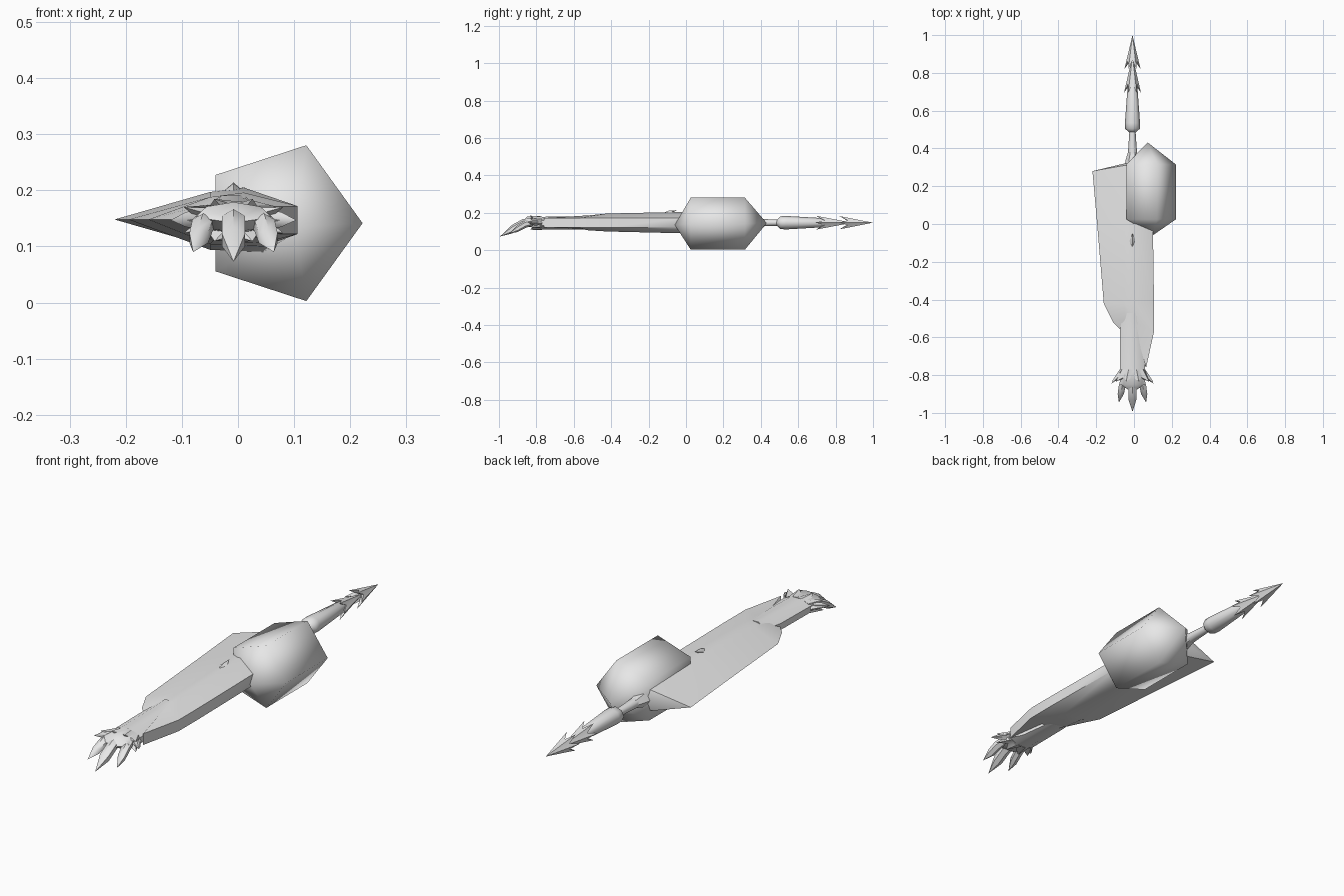
import bpy, bmesh, math
from mathutils import Vector

if "Cube" in bpy.data.objects:
    bpy.data.objects.remove(bpy.data.objects["Cube"])

grey = bpy.data.materials.new("pale_grey")
grey.diffuse_color = (0.8, 0.8, 0.8, 1)
grey.use_nodes = True
grey.node_tree.nodes["Principled BSDF"].inputs["Base Color"].default_value = grey.diffuse_color
CX, CZ = -0.008, 0.147   # long axis of the arm


def loft(name, rings, angle=50):
    """Skin a list of rings; a one-point ring becomes a tip."""
    bm = bmesh.new()
    loops = [[bm.verts.new(p) for p in ring] for ring in rings]
    for a, b in zip(loops, loops[1:]):
        n = max(len(a), len(b))
        for i in range(n):
            j = (i + 1) % n
            if len(a) == 1:
                bm.faces.new((a[0], b[i], b[j]))
            elif len(b) == 1:
                bm.faces.new((a[i], b[0], a[j]))
            else:
                bm.faces.new((a[i], b[i], b[j], a[j]))
    for end in (loops[0], loops[-1]):
        if len(end) > 2:
            bm.faces.new(end)
    bmesh.ops.recalc_face_normals(bm, faces=bm.faces)
    me = bpy.data.meshes.new(name)
    bm.to_mesh(me)
    bm.free()
    me.materials.append(grey)
    ob = bpy.data.objects.new(name, me)
    bpy.context.collection.objects.link(ob)
    bpy.context.view_layer.objects.active = ob
    bpy.ops.object.select_all(action='DESELECT')
    ob.select_set(True)
    bpy.ops.object.shade_smooth_by_angle(angle=math.radians(angle))
    return ob


def oval(y, rx, rz, n=8, x=CX, z=CZ, turn=0.0):
    return [(x + rx * math.cos(turn + i * math.tau / n), y,
             z + rz * math.sin(turn + i * math.tau / n)) for i in range(n)]


def star(y, r_out, r_in, dy, n=6, squash=1.0):
    """Jagged ring: long points reach r_out at y, notches sit at y + dy."""
    pts = []
    for i in range(2 * n):
        a = i * math.pi / n
        r = r_in if i % 2 else r_out
        pts.append((CX + r * math.cos(a), y + (dy if i % 2 else 0),
                    CZ + r * squash * math.sin(a)))
    return pts


# Shoulder guard: five-sided barrel with pointed ends
guard = dict(n=5, x=0.077, z=0.1415)
loft("shoulder_guard", [[(0.1, -0.06, 0.135)], oval(0.025, 0.145, 0.146, **guard),
                        oval(0.315, 0.145, 0.146, **guard), [(0.072, 0.432, 0.145)]], 89)


# Upper arm sleeve with a flat blade edge on the left
def sleeve(y, left, right, top, bottom, y_left=None, y_right=None):
    yl = y if y_left is None else y_left
    yr = y if y_right is None else y_right
    mid = max(left * 0.4, -0.05)
    return [(left, yl, 0.148), (mid, y, top - 0.008), (0.01, y, top),
            (right, yr, 0.172), (right, yr, 0.122), (0.045, y, bottom), (mid, y, bottom + 0.004)]


loft("upper_arm", [
    [(-0.01, 0.33, 0.147)],
    sleeve(0.31, -0.22, 0.07, 0.197, 0.095, y_left=0.28),
    sleeve(0.0, -0.195, 0.1, 0.205, 0.09),
    sleeve(-0.42, -0.16, 0.106, 0.196, 0.1),
    sleeve(-0.52, -0.11, 0.106, 0.186, 0.106, y_right=-0.57),
    sleeve(-0.57, -0.062, 0.064, 0.172, 0.115, y_right=-0.76)], 60)

# Small spur on top of the sleeve
loft("spur", [[(CX, -0.13, 0.196)], oval(-0.09, 0.016, 0.012, 4, z=0.2),
              [(CX, -0.05, 0.214)]])

# Forearm
loft("forearm", [oval(-0.47, 0.056, 0.045, z=0.149, turn=math.pi / 8),
                 oval(-0.56, 0.071, 0.038, turn=math.pi / 8),
                 oval(-0.78, 0.072, 0.036, z=0.145, turn=math.pi / 8)])

# Jagged wrist cuff and palm
loft("wrist_cuff", [oval(-0.77, 0.068, 0.036, 20, z=0.145),
                    star(-0.835, 0.11, 0.075, 0.025, 10, 0.36),
                    [(CX, -0.8, 0.145)]], 35)
loft("palm", [oval(-0.78, 0.06, 0.03, z=0.15), oval(-0.85, 0.068, 0.027, z=0.152),
              [(CX, -0.89, 0.142)]])


# Curved claws, each swelling in the middle then tapering to a tip
def claw(name, path, radii):
    rings = [oval(y, r, r * 0.95, 6, x, z, math.pi / 6) for (x, y, z), r in zip(path, radii)]
    loft(name, rings + [[path[-1]]])


claw("middle_claw", [(CX, -0.82, 0.155), (CX, -0.875, 0.143), (CX, -0.93, 0.112), (CX, -0.995, 0.073)],
     (0.018, 0.024, 0.024))
for side, label in ((-1, "left"), (1, "right")):
    claw(label + "_claw", [(CX + side * 0.045, -0.81, 0.152), (CX + side * 0.055, -0.86, 0.138),
                           (CX + side * 0.062, -0.9, 0.115), (CX + side * 0.072, -0.945, 0.09)],
         (0.018, 0.021, 0.019))
    claw(label + "_thumb_spike", [(CX + side * 0.055, -0.79, 0.148),
                                  (CX + side * 0.085, -0.82, 0.148),
                                  (CX + side * 0.112, -0.845, 0.147)], (0.02, 0.014))

# Rear shaft with a knobbly socket
loft("shaft_socket", [oval(0.28, 0.045, 0.04, 6), oval(0.34, 0.036, 0.032, 6),
                      oval(0.38, 0.024, 0.02, 6)], 30)
loft("shaft", [oval(0.3, 0.03, 0.024), oval(0.42, 0.021, 0.019), oval(0.51, 0.015, 0.016)])
loft("shaft_collar", [[(CX, 0.47, CZ)], oval(0.505, 0.04, 0.034), oval(0.535, 0.04, 0.036),
                      oval(0.74, 0.025, 0.024), [(CX, 0.78, CZ)]])

# Barbed spear heads, hollow at the back
for name, base, tip, r in (("inner_barb", 0.695, 0.89, 0.045), ("spear_tip", 0.82, 1.0, 0.043)):
    loft(name, [[(CX, base + 0.06, CZ)], star(base, r, r * 0.62, 0.045, 6, 0.95),
                [(CX, tip, CZ)]], 35)
